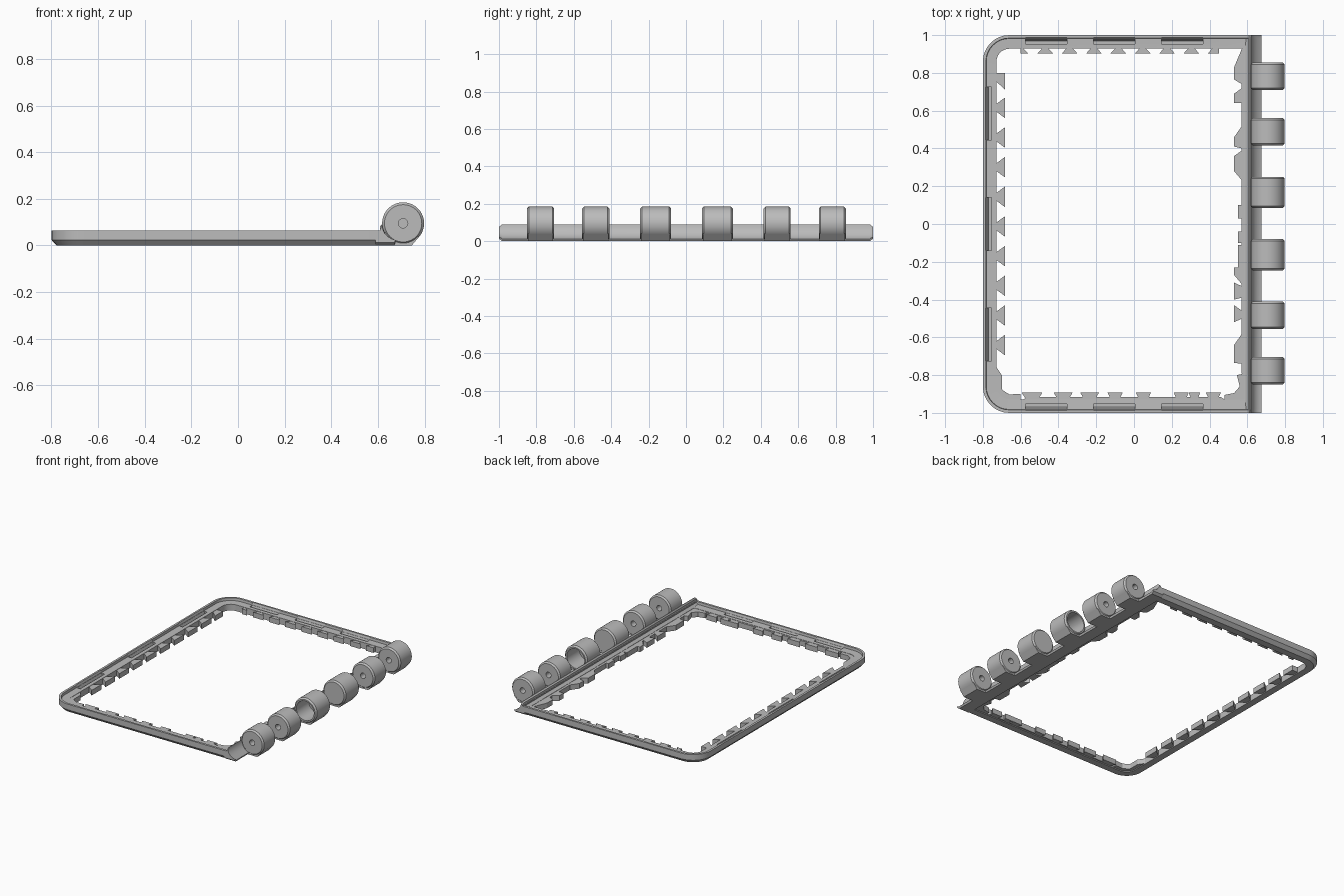
import bpy, bmesh, math
from mathutils import Vector

if "Cube" in bpy.data.objects:
    bpy.data.objects.remove(bpy.data.objects["Cube"])

grey = bpy.data.materials.new("plain_grey")
grey.diffuse_color = (0.5, 0.5, 0.5, 1)
grey.use_nodes = True
grey.node_tree.nodes["Principled BSDF"].inputs["Base Color"].default_value = grey.diffuse_color


def finish(name, bm, smooth=False):
    bmesh.ops.recalc_face_normals(bm, faces=bm.faces)
    me = bpy.data.meshes.new(name)
    bm.to_mesh(me)
    bm.free()
    me.materials.append(grey)
    ob = bpy.data.objects.new(name, me)
    bpy.context.collection.objects.link(ob)
    if smooth:
        bpy.ops.object.select_all(action='DESELECT')
        ob.select_set(True)
        bpy.context.view_layer.objects.active = ob
        bpy.ops.object.shade_smooth_by_angle(angle=math.radians(30))
    return ob


def loft(bm, loops, caps=True, closed=False):
    """Skin a row of equal-length point loops."""
    rows = [[bm.verts.new(p) for p in lp] for lp in loops]
    pairs = list(zip(rows, rows[1:])) + ([(rows[-1], rows[0])] if closed else [])
    for a, b in pairs:
        n = len(a)
        for i in range(n):
            bm.faces.new((a[i], a[(i + 1) % n], b[(i + 1) % n], b[i]))
    if caps and not closed:
        bm.faces.new(rows[0])
        bm.faces.new(rows[-1])


def plate(bm, pts, z0, z1):
    loft(bm, [[(x, y, z) for x, y in pts] for z in (z0, z1)])


def bar(bm, profile, y0, y1):
    loft(bm, [[(x, y, z) for x, z in profile] for y in (y0, y1)])


# Frame: stepped section swept round an outline with two rounded corners
def outline(inset, right, z):
    r = 0.14 - inset
    pts = [(right, -1 + inset, z), (right, 1 - inset, z)]
    for cy, a0 in ((0.86, 90), (-0.86, 180)):
        for i in range(9):
            a = math.radians(a0 + i * 90 / 8)
            pts.append((-0.66 + r * math.cos(a), cy + r * math.sin(a), z))
    return pts


section = [(0.022, 0.612, 0), (0, 0.612, 0.024), (0, 0.612, 0.065), (0.016, 0.606, 0.065),
           (0.018, 0.604, 0.047), (0.072, 0.585, 0.045), (0.072, 0.585, 0)]
bm = bmesh.new()
loft(bm, [outline(*s) for s in section], closed=True)
frame = finish("frame", bm, True)

# Clip slots cut into the three plain sides
slot = [(0.013, 0.08), (0.013, 0.064), (0.03, 0.02), (0.046, 0.02), (0.046, 0.08)]
bm = bmesh.new()
for c in (-0.585, 0, 0.585):
    loft(bm, [[(-0.8 + d, y, z) for d, z in slot] for y in (c - 0.14, c + 0.14)])
for c in (-0.465, -0.105, 0.255):
    for s in (-1, 1):
        loft(bm, [[(x, s * (1 - d), z) for d, z in slot] for x in (c - 0.11, c + 0.11)])
cutter = finish("slot_cutter", bm)
cutter.hide_render = True
cutter.display_type = 'WIRE'
mod = frame.modifiers.new("slots", 'BOOLEAN')
mod.operation = 'DIFFERENCE'
mod.solver = 'EXACT'
mod.object = cutter
bpy.context.view_layer.objects.active = frame
bpy.ops.object.modifier_apply(modifier="slots")
bpy.data.objects.remove(cutter)

# Dovetail teeth, wider towards the opening
T0, T1 = 0.006, 0.043
bm = bmesh.new()
for i in range(10):
    y = 0.615 - i * 0.157
    if y > -0.7:
        plate(bm, [(-0.74, y - 0.012), (-0.74, y + 0.012), (-0.682, y + 0.055),
                   (-0.682, y - 0.055)], T0, T1)
plate(bm, [(-0.74, 0.8), (-0.682, 0.8), (-0.682, 0.71), (-0.74, 0.765)], T0, T1)
plate(bm, [(-0.74, -0.92), (-0.70, -0.87), (-0.70, -0.80), (-0.74, -0.74)], T0, T1)
finish("left_teeth", bm)

bm = bmesh.new()
for i in range(7):
    x = -0.47 + i * 0.129
    plate(bm, [(x - 0.012, 0.935), (x + 0.012, 0.935), (x + 0.042, 0.902),
               (x - 0.042, 0.902)], T0, T1)
plate(bm, [(-0.6, 0.935), (-0.6, 0.902), (-0.56, 0.902), (-0.59, 0.935)], T0, T1)
plate(bm, [(0.45, 0.935), (0.45, 0.902), (0.39, 0.902), (0.42, 0.935)], T0, T1)
finish("back_teeth", bm)

bm = bmesh.new()
for x, w in ((-0.54, 0.055), (-0.375, 0.05), (-0.235, 0.05), (-0.1, 0.04), (0.05, 0.04),
             (0.25, 0.04), (0.32, 0.03), (0.42, 0.04)):
    plate(bm, [(x - w * 0.5, -0.935), (x + w * 0.5, -0.935), (x + w, -0.892),
               (x - w, -0.892)], T0, T1)
plate(bm, [(-0.6, -0.94), (0.5, -0.94), (0.46, -0.917), (-0.57, -0.917)], T0, T1)
plate(bm, [(-0.735, -0.94), (-0.6, -0.94), (-0.6, -0.9), (-0.66, -0.902), (-0.695, -0.88),
           (-0.715, -0.84), (-0.735, -0.83)], T0, T1)
plate(bm, [(0.59, -0.94), (0.48, -0.94), (0.48, -0.905), (0.53, -0.895), (0.56, -0.86),
           (0.545, -0.8), (0.59, -0.79)], T0, T1)
finish("front_teeth", bm)

# Right side: irregular catches as (y at root, y at tip) spans
bm = bmesh.new()
for ra, rb, ta, tb in ((0.93, 0.74, 0.83, 0.765), (0.72, 0.64, 0.69, 0.64),
                       (0.52, 0.40, 0.46, 0.41), (0.39, 0.23, 0.36, 0.28),
                       (-0.23, -0.32, -0.23, -0.27), (-0.33, -0.39, -0.31, -0.40),
                       (-0.46, -0.50, -0.43, -0.52), (-0.58, -0.74, -0.64, -0.735)):
    plate(bm, [(0.595, ra), (0.572, ra), (0.53, ta), (0.53, tb), (0.572, rb), (0.595, rb)], T0, T1)
for a, b in ((0.1, 0.03), (-0.04, -0.1), (-0.11, -0.23)):
    plate(bm, [(0.595, a), (0.55, a), (0.55, b), (0.595, b)], T0, T1)
plate(bm, [(0.6, 0.93), (0.568, 0.9), (0.568, -0.78), (0.6, -0.93)], T0, T1)
finish("right_catches", bm)

# Hinge rail with a hollow cradle facing the barrels
CX, CZ, R = 0.708, 0.095, 0.09
rail = [(0.59, 0), (0.59, 0.045), (0.608, 0.06), (0.608, 0.082), (0.616, 0.09)]
for i in range(9):
    a = math.radians(183 + i * 66 / 8)
    rail.append((CX + 0.088 * math.cos(a) * (1 + 0.012 * i / 8), CZ + 0.088 * math.sin(a)))
rail += [(0.67, 0)]
bm = bmesh.new()
loft(bm, [[(x, y, 0.045 + (z - 0.045) * k) for x, z in rail]
          for y, k in ((-1, 0.7), (-0.982, 1), (0.982, 1), (1, 0.7))])
finish("hinge_rail", bm, True)


# Hinge barrels: turned about the y axis
def barrel(name, profile, seg=40):
    bm = bmesh.new()
    loft(bm, [[(CX + r * math.cos(t), y, CZ + r * math.sin(t)) for r, y in profile]
              for t in (2 * math.pi * i / seg for i in range(seg))], closed=True)
    bmesh.ops.remove_doubles(bm, verts=bm.verts, dist=1e-5)
    finish(name, bm, True)


def shell(a, b):
    e = 0.01 if b > a else -0.01
    return [(R - 0.01, a), (R, a + e), (R, b - e), (R - 0.01, b)]


pierced = ((0.71, 0.855), (0.415, 0.56), (-0.555, -0.41), (-0.85, -0.705))
for i, (a, b) in enumerate(pierced):
    barrel(f"hinge_barrel_{i + 1}", [(0.02, a)] + shell(a, b) + [(0.02, b)])
# The two middle barrels are cups that open away from the centre
cups = ((0.085, 0.25), (-0.08, -0.245))
for i, (a, b) in enumerate(cups):
    floor = a + (0.025 if b > a else -0.025)
    barrel(f"hinge_cup_{i + 1}", [(0, a)] + shell(a, b) + [(0.07, b), (0.07, floor), (0, floor)])

# Feet joining each barrel to the rail
foot = [(0.62, 0), (0.745, 0), (0.779, 0.04), (0.77, 0.037), (0.705, 0.012),
        (0.66, 0.03), (0.63, 0.06)]
bm = bmesh.new()
for a, b in pierced + cups:
    a, b = min(a, b), max(a, b)
    bar(bm, foot, a + 0.005, b - 0.005)
finish("barrel_feet", bm)
